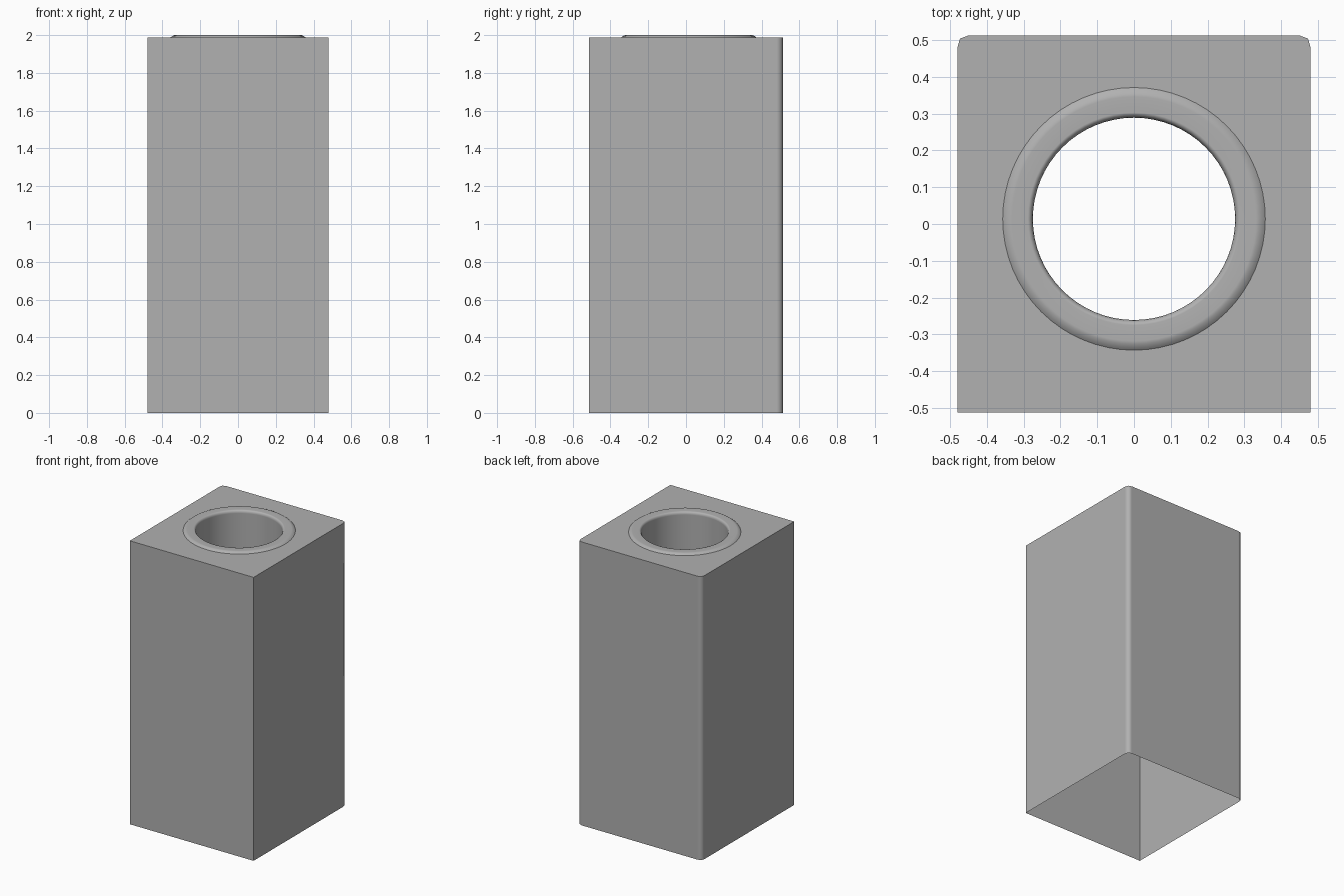
import bpy, bmesh
from math import cos, sin, pi, radians

if "Cube" in bpy.data.objects:
    bpy.data.objects.remove(bpy.data.objects["Cube"])

HX, HY, TOP = 0.48, 0.513, 1.988   # half width, half depth, height of the top face
CY, SIDES = 0.014, 64              # hole centre and roundness
RIM_R = 0.357

grey = bpy.data.materials.new("dark_grey")
grey.diffuse_color = (0.44, 0.44, 0.44, 1)
grey.use_nodes = True
grey.node_tree.nodes["Principled BSDF"].inputs["Base Color"].default_value = grey.diffuse_color


def ring(bm, r, z):
    return [bm.verts.new((r * cos(2 * pi * i / SIDES), CY + r * sin(2 * pi * i / SIDES), z))
            for i in range(SIDES)]


def skin(bm, a, b):
    n = len(a)
    return [bm.faces.new((a[i], a[(i + 1) % n], b[(i + 1) % n], b[i])) for i in range(n)]


def finish(bm, name, angle):
    mesh = bpy.data.meshes.new(name)
    bm.to_mesh(mesh)
    bm.free()
    mesh.materials.append(grey)
    obj = bpy.data.objects.new(name, mesh)
    bpy.context.collection.objects.link(obj)
    bpy.ops.object.select_all(action='DESELECT')
    obj.select_set(True)
    bpy.context.view_layer.objects.active = obj
    bpy.ops.object.shade_smooth_by_angle(angle=radians(angle))
    # Large faces keep flat shading, only the small roundings blend
    weighted = obj.modifiers.new("flat_faces", 'WEIGHTED_NORMAL')
    weighted.keep_sharp = True
    weighted.weight = 100
    return obj


# Housing: open-bottomed shell, square front corners, rounded back corners
bm = bmesh.new()
outline = [(-HX, -HY), (HX, -HY), (HX, HY - 0.033), (HX - 0.007, HY - 0.009), (HX - 0.031, HY),
           (-HX + 0.031, HY), (-HX + 0.007, HY - 0.009), (-HX, HY - 0.033)]
low = [bm.verts.new((x, y, 0)) for x, y in outline]
high = [bm.verts.new((x, y, TOP)) for x, y in outline]
skin(bm, low, high)

# Top face with a round opening
hole = ring(bm, RIM_R, TOP)
edges = [bm.edges.get((v[i], v[i - 1])) or bm.edges.new((v[i], v[i - 1]))
         for v in (high, hole) for i in range(len(v))]
fill = bmesh.ops.triangle_fill(bm, edges=edges, use_beauty=True, normal=(0, 0, 1))
for f in fill["geom"]:
    if isinstance(f, bmesh.types.BMFace):
        f.normal_update()
        if f.normal.z < 0:
            f.normal_flip()
finish(bm, "housing", 60)

# Raised rim that rolls over into the inner tube
bm = bmesh.new()
profile = [(RIM_R, TOP), (0.350, 1.994), (0.340, 1.999), (0.332, 2.0), (0.289, 2.0),
           (0.282, 1.997), (0.277, 1.990), (0.275, 1.980), (0.275, 1.3)]
rings = [ring(bm, r, z) for r, z in profile]
for a, b in zip(rings, rings[1:]):
    skin(bm, a, b)
finish(bm, "rim_and_tube", 60)
